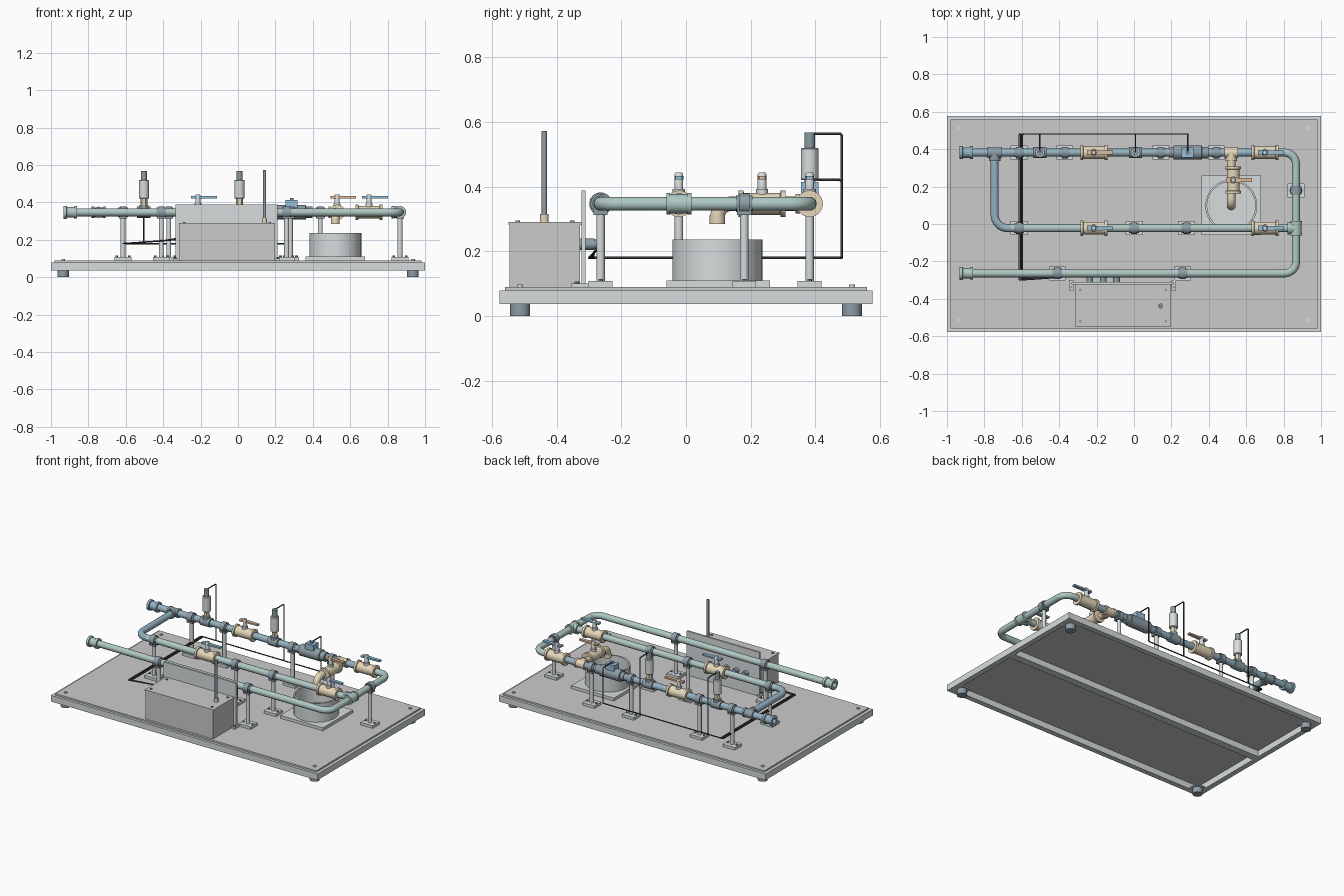
import bpy, bmesh, math
from mathutils import Vector

if "Cube" in bpy.data.objects:
    bpy.data.objects.remove(bpy.data.objects["Cube"])

mats = {}
COL = {'blue': (.30, .45, .55), 'green': (.43, .58, .55), 'slate': (.27, .34, .38),
       'gold': (.80, .69, .50), 'light': (.68, .72, .72), 'orange': (.74, .50, .33),
       'grip': (.30, .52, .68), 'black': (.05, .05, .06), 'grey': (.55, .55, .55)}
Z = (0, 0, 1)
PZ, YB, YM, YF, XR = .347, .382, -.022, -.264, .866   # pipe height and pipe runs


def finish(ob, col):
    if col not in mats:
        mats[col] = bpy.data.materials.new(col)
        mats[col].diffuse_color = (*COL[col], 1)
    ob.data.materials.append(mats[col])
    return ob


def from_bm(name, bm, col):
    me = bpy.data.meshes.new(name)
    bmesh.ops.recalc_face_normals(bm, faces=bm.faces)
    bm.to_mesh(me)
    bm.free()
    ob = bpy.data.objects.new(name, me)
    bpy.context.collection.objects.link(ob)
    return finish(ob, col)


def box(name, lo, hi, col):
    bm = bmesh.new()
    bmesh.ops.create_cube(bm, size=1)
    for v in bm.verts:
        v.co = Vector([(a + b) / 2 + c * (b - a) for a, b, c in zip(lo, hi, v.co)])
    return from_bm(name, bm, col)


def lathe(name, profile, loc, axis, col, n=32):
    """Revolve (radius, distance) points about an axis; ends are capped."""
    q = Vector(axis).to_track_quat('Z', 'Y')
    bm = bmesh.new()
    rings = [[bm.verts.new(Vector(loc) + q @ Vector((r * math.cos(2 * math.pi * i / n),
              r * math.sin(2 * math.pi * i / n), t))) for i in range(n)] for r, t in profile]
    for a, b in zip(rings, rings[1:]):
        for i in range(n):
            bm.faces.new((a[i], a[(i + 1) % n], b[(i + 1) % n], b[i]))
    bm.faces.new(rings[0])
    bm.faces.new(rings[-1])
    ob = from_bm(name, bm, col)
    bpy.context.view_layer.objects.active = ob
    ob.select_set(True)
    bpy.ops.object.shade_smooth_by_angle(angle=math.radians(35))
    ob.select_set(False)
    return ob


def cyl(name, r, a, b, loc, axis, col, n=32):
    return lathe(name, [(r, a), (r, b)], loc, axis, col, n)


def tube(name, pts, r, bend, col, res=6):
    """Round pipe along a polyline with rounded corners."""
    pts = [Vector(p) for p in pts]
    path = [pts[0]]
    for p, c, q in zip(pts, pts[1:], pts[2:]):
        a, b = c + (p - c).normalized() * bend, c + (q - c).normalized() * bend
        u, v = c - a, c - b
        for k in range(9):
            t = k / 8 * math.pi / 2
            path.append(c - u * (1 - math.sin(t)) - v * (1 - math.cos(t)))
    path.append(pts[-1])
    cu = bpy.data.curves.new(name, 'CURVE')
    cu.dimensions, cu.bevel_depth, cu.bevel_resolution, cu.use_fill_caps = '3D', r, res, True
    sp = cu.splines.new('POLY')
    sp.points.add(len(path) - 1)
    for s, p in zip(sp.points, path):
        s.co = (*p, 1)
    ob = finish(bpy.data.objects.new(name, cu), col)
    bpy.context.collection.objects.link(ob)
    bpy.context.view_layer.objects.active = ob
    ob.select_set(True)
    bpy.ops.object.convert(target='MESH')
    bpy.context.object.select_set(False)


# skid: hollow frame, centre beam, deck, feet and deck bolts
for s in (-1, 1):
    box('frame_long', (-1, s * .577 - (.035 if s > 0 else 0), .037), (1, s * .577 + (.035 if s < 0 else 0), .079), 'light')
    box('frame_end', (s - (.035 if s > 0 else 0), -.542, .037), (s + (.035 if s < 0 else 0), .542, .079), 'light')
    for t in (-1, 1):
        cyl('foot', .031, 0, .04, (s * .935, t * .513, 0), Z, 'slate')
        box('foot_plate', (s * .93 - .035, t * .508 - .035, .037), (s * .93 + .035, t * .508 + .035, .045), 'light')
        cyl('deck_bolt', .01, .09, .097, (s * .935, t * .513, 0), Z, 'light', 12)
box('frame_centre_beam', (-.965, -.025, .037), (.965, .025, .079), 'light')
box('deck_plate', (-.98, -.56, .078), (.98, .56, .09), 'grey')

# pipe runs
R = .0215
tube('supply_pipe', [(-.9, YB, PZ), (.71, YB, PZ)], R, .06, 'blue')
tube('return_pipe', [(.72, YB, PZ), (XR, YB, PZ), (XR, YF, PZ), (-.9, YF, PZ)], R, .062, 'green')
tube('bypass_drop_pipe', [(-.745, YB, PZ), (-.745, YM, PZ), (-.655, YM, PZ)], R, .07, 'blue')
tube('bypass_pipe', [(-.66, YM, PZ), (XR, YM, PZ)], R, .06, 'green')


# open end couplings
for y, c in ((YB, 'blue'), (YF, 'green')):
    lathe('end_coupling', [(.017, .03), (.017, 0), (.035, 0), (.035, .016), (.028, .018), (.028, .054),
                           (.034, .056), (.034, .072), (.02, .072)], (-.932, y, PZ), (1, 0, 0), c)


def tee(name, x, y, run, branch, col, half=.037, r=.03):
    loc = (x, y, PZ)
    lathe(name, [(r, -half), (r, -half + .012), (r - .003, -half + .012), (r - .003, half - .012),
                 (r, half - .012), (r, half)], loc, run, col)
    lathe(name + '_branch', [(r - .003, 0), (r - .003, .03), (r, .03), (r, .044)], loc, branch, col)


tee('bypass_inlet_tee', -.745, YB, (1, 0, 0), (0, -1, 0), 'slate')
tee('bypass_return_tee', XR, YM, (0, 1, 0), (-1, 0, 0), 'green', .039, .033)
tee('drain_tee', .52, YB, (1, 0, 0), (0, -1, 0), 'gold')


# supports: bolted foot, post, saddle and clamp
def support(x, y, axis=(1, 0, 0)):
    box('support_foot', (x - .045, y - .037, .09), (x + .045, y + .037, .108), 'light')
    for s in (-1, 1):
        cyl('support_bolt', .007, .108, .115, (x + s * .033, y, 0), Z, 'slate', 8)
    cyl('support_post', .013, .1, .33, (x, y, 0), Z, 'light', 20)
    box('support_saddle', (x - .022, y - .022, PZ - .034), (x + .022, y + .022, PZ - .012), 'slate')
    lathe('pipe_clamp', [(.025, -.026), (.025, -.016), (.031, -.016), (.031, .016), (.025, .016), (.025, .026)],
          (x, y, PZ), axis, 'slate')


for x, y in [(-.615, YB), (-.37, YB), (.143, YB), (.44, YB), (-.615, YM), (0, YM), (.28, YM), (-.41, YF), (.26, YF)]:
    support(x, y)
support(XR, .18, (0, 1, 0))


# lever valves
def valve(x, y, axis, grip):
    lathe('valve_body', [(.026, -.072), (.041, -.072), (.041, -.058), (.034, -.056), (.034, .056),
                         (.041, .058), (.041, .072), (.026, .072)], (x, y, PZ), axis, 'gold')
    lathe('valve_stem', [(.019, .37), (.019, .393), (.0135, .393), (.0135, .438), (.01, .443)], (x, y, 0), Z, 'light', 20)
    ob = box('valve_handle', (x - .036, y - .014, .422), (x + .102, y + .014, .433), grip)
    for v in ob.data.vertices:                 # lever narrows toward its tip
        if v.co.x > x:
            v.co.y = y + (v.co.y - y) * .7


valve(-.215, YB, (1, 0, 0), 'orange')
valve(-.215, YM, (1, 0, 0), 'grip')
valve(.70, YB, (1, 0, 0), 'grip')
valve(.70, YM, (1, 0, 0), 'grip')
valve(.53, .235, (0, 1, 0), 'orange')

# drain branch over an open catch tank
tube('drain_spout', [(.52, YB, PZ), (.52, .097, PZ), (.52, .097, .30)], .0225, .042, 'gold')
cyl('drain_lip', .024, .284, .31, (.52, .097, 0), Z, 'gold')
box('tank_base', (.36, -.06, .09), (.68, .26, .11), 'light')
lathe('catch_tank', [(.139, .11), (.139, .237), (.129, .237), (.129, .12)], (.52, .097, 0), Z, 'light', 48)

# pressure sensors
for x in (-.503, .008):
    lathe('sensor_fitting', [(.025, -.036), (.03, -.036), (.03, .036), (.025, .036)], (x, YB, PZ), (1, 0, 0), 'slate')
    cyl('sensor_riser', .025, PZ, .384, (x, YB, 0), Z, 'slate')
    cyl('sensor_nut', .0195, .38, .422, (x, YB, 0), Z, 'gold', 6)
    lathe('sensor_body', [(.024, .42), (.027, .423), (.027, .517), (.024, .52)], (x, YB, 0), Z, 'light')
    cyl('sensor_plug', .016, .519, .567, (x, YB, 0), Z, 'slate')

# flow meter with display housing
lathe('flow_meter', [(.027, -.1), (.027, -.075), (.038, -.075), (.038, .075), (.031, .077), (.031, .11), (.026, .112)],
      (.287, YB, PZ), (1, 0, 0), 'slate')
box('flow_meter_display', (.255, YB - .027, .37), (.319, YB + .027, .414), 'grip')
cyl('flow_meter_gland', .01, .41, .424, (.287, YB, 0), Z, 'slate', 16)

# control cabinet, lid, lid screws
box('cabinet', (-.312, -.545, .09), (.195, -.327, .282), 'grey')
box('cabinet_lid', (-.316, -.549, .282), (.199, -.323, .29), 'grey')
for x in (-.288, .17):
    for y in (-.52, -.352):
        cyl('lid_screw', .007, .288, .296, (x, y, 0), Z, 'slate', 12)

# backing panel with feet
box('back_panel', (-.335, -.323, .09), (.212, -.310, .388), 'light')
for x in (-.335, .212):
    box('panel_foot', (x - .012, -.355, .09), (x + .012, -.30, .1), 'light')
    cyl('panel_bolt', .007, .1, .107, (x, -.338, 0), Z, 'slate', 8)

# antenna
cyl('antenna_base', .0135, .288, .316, (.142, -.438, 0), Z, 'gold', 20)
cyl('antenna', .0085, .31, .572, (.142, -.438, 0), Z, 'slate', 16)

# connectors and signal cables
for i, (sx, top, px) in enumerate([(-.503, .564, -.237), (.008, .564, -.165), (.287, .421, -.093)]):
    lathe('cable_connector', [(.018, -.02), (.018, .028), (.014, .028), (.014, .05)], (px, -.31, .222), (0, 1, 0), 'slate', 20)
    cx = -.615 + i * .009
    tube('signal_cable', [(sx, YB, top), (sx, .481, top), (sx, .481, .18), (cx, .481, .18), (cx, -.30 + i * .006, .18),
                          (-.40, -.285, .195), (px, -.262, .222)], .0038, .008, 'black', 2)

for m in bpy.data.materials:
    if m.users and not m.is_grease_pencil:
        m.use_nodes = True
        m.node_tree.nodes["Principled BSDF"].inputs["Base Color"].default_value = m.diffuse_color
